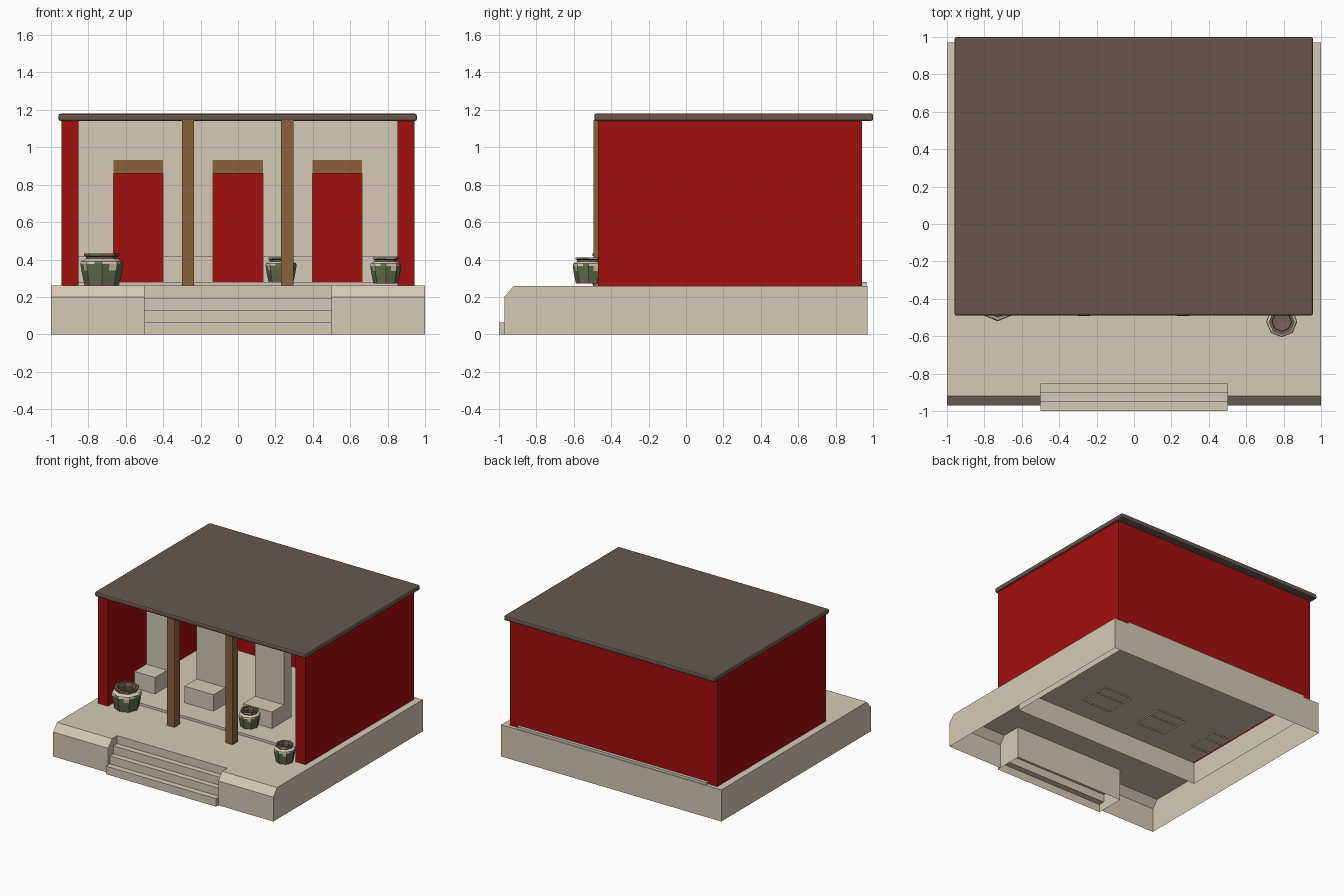
import bpy, bmesh, math

if "Cube" in bpy.data.objects:
    bpy.data.objects.remove(bpy.data.objects["Cube"])


def lin(c):
    c /= 255
    return c / 12.92 if c <= 0.04045 else ((c + 0.055) / 1.055) ** 2.4


def material(name, r, g, b):
    m = bpy.data.materials.new(name)
    m.diffuse_color = (lin(r), lin(g), lin(b), 1)
    m.use_nodes = True
    m.node_tree.nodes["Principled BSDF"].inputs["Base Color"].default_value = m.diffuse_color
    return m


STONE = material("pale stone", 214, 202, 181)
RED = material("red plaster", 163, 14, 14)
WOOD = material("brown wood", 139, 98, 60)
ROOF = material("dark roof", 104, 87, 78)
GREEN = material("pot green", 98, 113, 74)
CREAM = material("pot cream", 214, 204, 180)
PLUM = material("pot plum brown", 122, 97, 90)


def finish(bm, name, mats):
    me = bpy.data.meshes.new(name)
    bm.to_mesh(me)
    bm.free()
    for m in mats:
        me.materials.append(m)
    ob = bpy.data.objects.new(name, me)
    bpy.context.collection.objects.link(ob)
    return ob


def box(name, x, y, z, mat, open_bottom=True):
    bm = bmesh.new()
    bmesh.ops.create_cube(bm, size=1)
    for v in bm.verts:
        for i, (a, b) in enumerate((x, y, z)):
            v.co[i] = a if v.co[i] < 0 else b
    if open_bottom:
        low = [f for f in bm.faces if f.normal.z < -0.9]
        bmesh.ops.delete(bm, geom=low, context='FACES_ONLY')
    return finish(bm, name, [mat])


def shell(name, profile, x0, x1, mat):
    """Extrude an open (y, z) profile along x, with end caps, open underneath."""
    bm = bmesh.new()
    a = [bm.verts.new((x0, y, z)) for y, z in profile]
    b = [bm.verts.new((x1, y, z)) for y, z in profile]
    for i in range(len(profile) - 1):
        bm.faces.new((a[i], b[i], b[i + 1], a[i + 1]))
    bm.faces.new(a)
    bm.faces.new(b[::-1])
    return finish(bm, name, [mat])


# Platform: hollow rear block, chamfered front wings beside the steps
def platform_rear():
    bm = bmesh.new()
    bmesh.ops.create_cube(bm, size=1)
    for v in bm.verts:
        v.co = (1 if v.co.x > 0 else -1, 0.97 if v.co.y > 0 else -0.76,
                0.26 if v.co.z > 0 else 0)
    gone = [f for f in bm.faces if f.normal.z < -0.9 or f.normal.y < -0.9]
    bmesh.ops.delete(bm, geom=gone, context='FACES_ONLY')
    return finish(bm, "platform", [STONE])


platform_rear()
for side, x0, x1 in (("left", -1, -0.5), ("right", 0.5, 1)):
    bm = bmesh.new()
    prof = [(-0.97, 0), (-0.97, 0.2), (-0.92, 0.26), (-0.76, 0.26)]
    a = [bm.verts.new((x0, y, z)) for y, z in prof + [(-0.76, 0)]]
    b = [bm.verts.new((x1, y, z)) for y, z in prof + [(-0.76, 0)]]
    for i in range(3):
        bm.faces.new((a[i], b[i], b[i + 1], a[i + 1]))
    bm.faces.new(a)
    bm.faces.new(b[::-1])
    finish(bm, "platform_front_" + side, [STONE])

# Front steps
steps = [(-1, 0)]
for i, y in enumerate((-1, -0.95, -0.903, -0.855)):
    if i:
        steps.append((y, 0.065 * i))
    steps.append((y, 0.065 * (i + 1)))
steps += [(-0.76, 0.26), (-0.76, 0)]
shell("front_steps", steps, -0.5, 0.5, STONE)

# Raised inner floor
box("inner_floor", (-0.86, 0.86), (-0.32, 0.965), (0.08, 0.28), STONE)

# Outer walls: one U-shaped prism
bm = bmesh.new()
plan = [(-0.943, -0.47), (-0.853, -0.47), (-0.853, 0.855), (0.853, 0.855),
        (0.853, -0.47), (0.943, -0.47), (0.943, 0.94), (-0.943, 0.94)]
lo = [bm.verts.new((x, y, 0.25)) for x, y in plan]
hi = [bm.verts.new((x, y, 1.145)) for x, y in plan]
for i in range(8):
    j = (i + 1) % 8
    bm.faces.new((lo[i], lo[j], hi[j], hi[i]))
bm.faces.new(hi)
finish(bm, "outer_walls", [RED])

# Roof slab with rounded edges
roof = box("roof", (-0.96, 0.957), (-0.49, 1.0), (1.14, 1.18), ROOF, False)
bev = roof.modifiers.new("edge", 'BEVEL')
bev.width = 0.012
bev.segments = 2

# Porch columns
for side, x in (("left", -0.3), ("right", 0.23)):
    box("column_" + side, (x, x + 0.066), (-0.493, -0.42), (0.25, 1.145), WOOD)

# Inner wall: piers with benches, three doorways with lintels
piers = [(-0.855, -0.665), (-0.4, -0.135), (0.133, 0.397), (0.662, 0.855)]
for i, p in enumerate(piers):
    box(f"inner_wall_pier_{i + 1}", p, (0.03, 0.13), (0.25, 1.145), STONE)
    box(f"bench_{i + 1}", p, (-0.126, 0.03), (0.25, 0.415), STONE)
for i in range(3):
    door = (piers[i][1], piers[i + 1][0])
    box(f"lintel_{i + 1}", door, (0.025, 0.135), (0.86, 0.933), WOOD, False)
    box(f"wall_over_door_{i + 1}", door, (0.03, 0.13), (0.933, 1.145), STONE)


# Painted octagonal pots
def pot(name, x, y, z0, z1, r, rim):
    prof = [(0, 0), (.8, 0), (.83, .1), (.9, .3), (.95, .48), (1, .67), (.97, .76),
            (.74, .84), (.73, .9), (.82, .93), (.82, 1), (.64, 1), (.6, .85),
            (.72, .5), (0, .45)]
    n = 16
    bm = bmesh.new()
    rings = []
    for pr, pz in prof:
        ring = []
        for k in range(n):
            a = math.pi * 2 * k / n
            f = pr * r * (math.cos(math.pi / 8) if k % 2 else 1)
            ring.append(bm.verts.new((x + f * math.cos(a), y + f * math.sin(a),
                                      z0 + pz * (z1 - z0))))
        rings.append(ring)
    for i in range(len(rings) - 1):
        for k in range(n):
            j = (k + 1) % n
            f = bm.faces.new((rings[i][k], rings[i][j], rings[i + 1][j], rings[i + 1][k]))
            # green belly, stepped cream pattern above, plum foot, neck and inside
            if i <= 1 or i == 7 or i >= 10:
                f.material_index = 2
            elif i == 4:
                f.material_index = 1 if k % 4 == 1 else 0
            elif i == 5:
                f.material_index = 1 if k % 4 in (0, 1, 2) else 0
            elif i == 6:
                f.material_index = 1
            elif i == 9:
                f.material_index = rim if k % 4 < 2 else 0
    bmesh.ops.remove_doubles(bm, verts=bm.verts, dist=0.0005)
    bmesh.ops.recalc_face_normals(bm, faces=bm.faces)
    finish(bm, name, [GREEN, CREAM, PLUM, WOOD])


pot("pot_large", -0.728, -0.405, 0.26, 0.432, 0.115, 3)
pot("pot_inner", 0.23, -0.18, 0.278, 0.412, 0.083, 1)
pot("pot_right", 0.79, -0.522, 0.272, 0.412, 0.083, 1)
